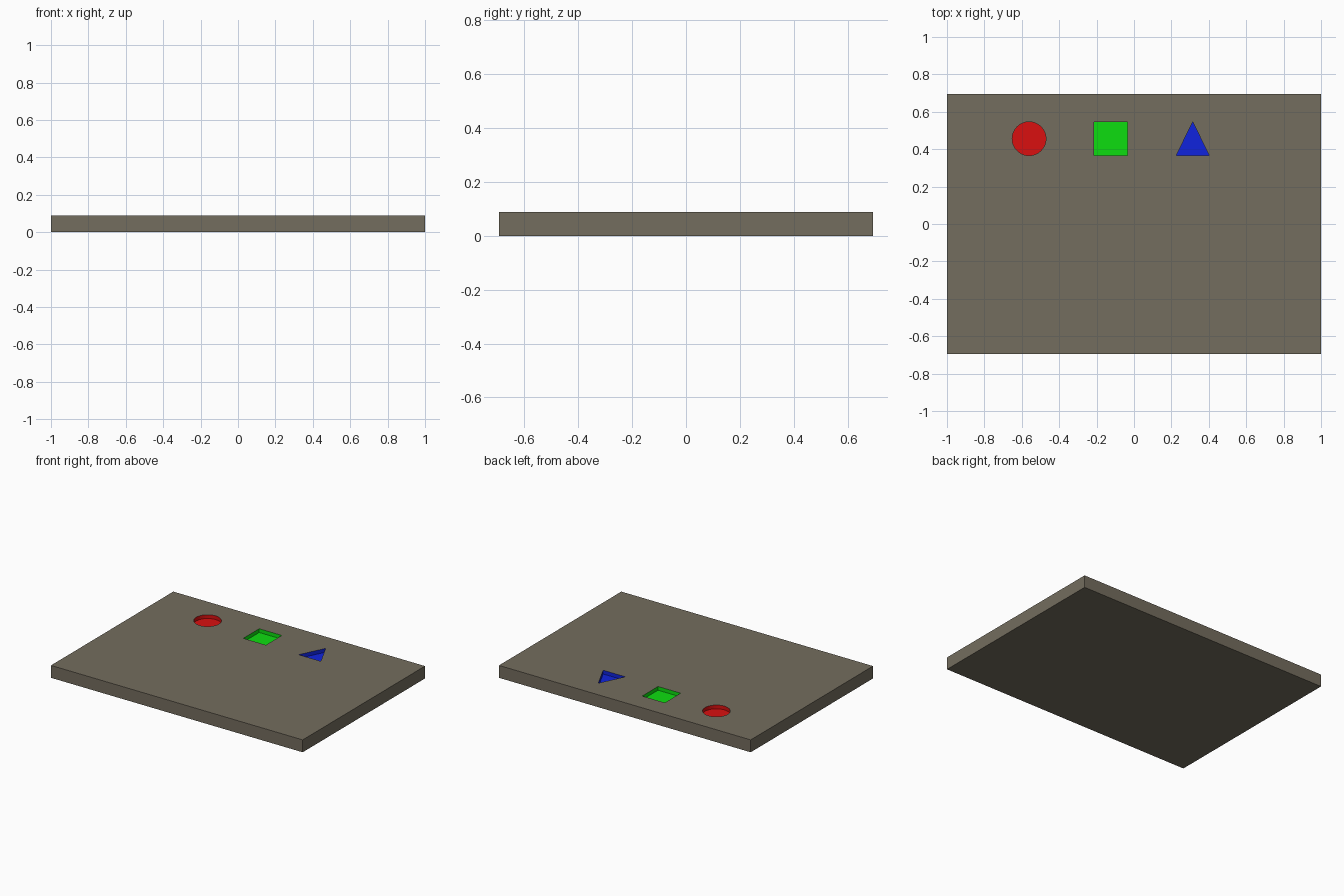
import bpy, bmesh, math

if "Cube" in bpy.data.objects:
    bpy.data.objects.remove(bpy.data.objects["Cube"])

W, D, H = 2.0, 1.388, 0.089     # board size
DEPTH = 0.027                   # depth of the shape pockets
ROW_Y, R = 0.456, 0.09          # pocket row position and half-size
XS = (-0.561, -0.124, 0.314)    # pocket centres


def material(name, rgb):
    m = bpy.data.materials.new(name)
    m.diffuse_color = (*rgb, 1)
    m.use_nodes = True
    m.node_tree.nodes["Principled BSDF"].inputs["Base Color"].default_value = m.diffuse_color
    return m


def prism(name, outline, z0, z1):
    """Extrude a counter-clockwise outline from z0 to z1."""
    bm = bmesh.new()
    face = bm.faces.new([bm.verts.new((x, y, z0)) for x, y in outline])
    ext = bmesh.ops.extrude_face_region(bm, geom=[face], use_keep_orig=True)
    verts = [g for g in ext["geom"] if isinstance(g, bmesh.types.BMVert)]
    bmesh.ops.translate(bm, vec=(0, 0, z1 - z0), verts=verts)
    bmesh.ops.recalc_face_normals(bm, faces=bm.faces)
    me = bpy.data.meshes.new(name)
    bm.to_mesh(me)
    bm.free()
    ob = bpy.data.objects.new(name, me)
    bpy.context.collection.objects.link(ob)
    return ob


def rect(cx, cy, hx, hy):
    return [(cx - hx, cy - hy), (cx + hx, cy - hy), (cx + hx, cy + hy), (cx - hx, cy + hy)]


# Board slab
board = prism("board", rect(0, 0, W / 2, D / 2), 0, H)
for name, rgb in (("taupe", (0.174, 0.153, 0.112)), ("red", (0.70, 0.005, 0.005)),
                  ("green", (0.004, 0.73, 0.005)), ("blue", (0.005, 0.017, 0.73))):
    board.data.materials.append(material(name, rgb))

# Circle, square and triangle cutters
circle = [(XS[0] + R * math.cos(math.tau * i / 48), ROW_Y + R * math.sin(math.tau * i / 48))
          for i in range(48)]
square = rect(XS[1], ROW_Y, R, R)
triangle = [(XS[2] - 0.088, ROW_Y - R), (XS[2] + 0.088, ROW_Y - R), (XS[2], ROW_Y + R)]
cutters = []
for name, outline in (("circle", circle), ("square", square), ("triangle", triangle)):
    cut = prism(name + "_cutter", outline, H - DEPTH, H + 0.05)
    cut.hide_render = True
    mod = board.modifiers.new(name + "_pocket", "BOOLEAN")
    mod.operation, mod.solver, mod.object = "DIFFERENCE", "EXACT", cut
    cutters.append(cut)

# Apply the cuts and drop the cutters
bpy.context.view_layer.objects.active = board
board.select_set(True)
for mod in list(board.modifiers):
    bpy.ops.object.modifier_apply(modifier=mod.name)
for cut in cutters:
    bpy.data.objects.remove(cut)

# Colour pocket walls and floors by which pocket they belong to
for p in board.data.polygons:
    x, y, z = p.center
    inside = abs(x) < W / 2 - 0.01 and abs(y) < D / 2 - 0.01 and 0.01 < z < H - 0.002
    p.material_index = 1 + min(range(3), key=lambda i: abs(x - XS[i])) if inside else 0
    p.use_smooth = False
